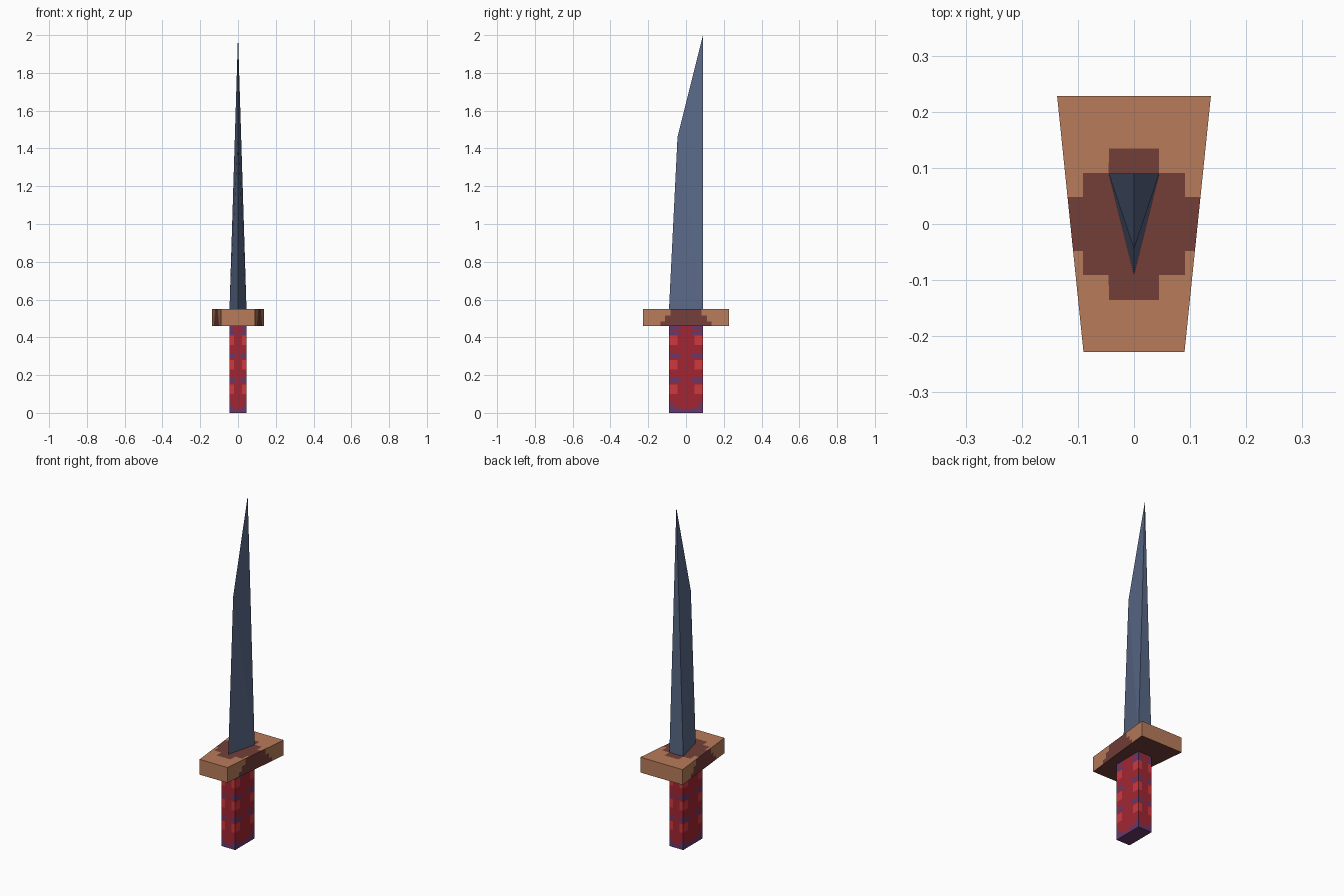
import bpy
import bmesh

cube = bpy.data.objects.get("Cube")
if cube:
    bpy.data.objects.remove(cube, do_unlink=True)


def material(name, r, g, b):
    """Flat material from 8-bit display values, stored as linear."""
    lin = [((c / 255 + 0.055) / 1.055) ** 2.4 for c in (r, g, b)] + [1]
    mat = bpy.data.materials.new(name)
    mat.use_nodes = True
    mat.diffuse_color = lin
    bsdf = next(n for n in mat.node_tree.nodes if n.type == 'BSDF_PRINCIPLED')
    bsdf.inputs["Base Color"].default_value = lin
    bsdf.inputs["Roughness"].default_value = 0.9
    return mat


steel = material("blue steel", 90, 105, 136)
tan = material("tan wood", 184, 124, 90)
brown = material("dark wood", 115, 62, 57)
red = material("wrap red", 162, 38, 51)
bright = material("wrap bright red", 206, 56, 63)
purple = material("wrap purple", 104, 56, 108)


def prism(outline, z0, z1):
    """Extrude a flat outline between two heights."""
    bm = bmesh.new()
    low = [bm.verts.new((x, y, z0)) for x, y in outline]
    high = [bm.verts.new((x, y, z1)) for x, y in outline]
    bm.faces.new(low)
    bm.faces.new(high)
    for i in range(len(outline)):
        j = (i + 1) % len(outline)
        bm.faces.new((low[i], low[j], high[j], high[i]))
    return bm


def slice_at(bm, axis, positions):
    """Cut the mesh across an axis so that faces can be coloured in steps."""
    for p in positions:
        co, no = [0, 0, 0], [0, 0, 0]
        co[axis], no[axis] = p, 1
        bmesh.ops.bisect_plane(bm, geom=bm.verts[:] + bm.edges[:] + bm.faces[:],
                               plane_co=co, plane_no=no)


def both(*values):
    return [s * v for v in values for s in (-1, 1)]


def finish(bm, name, mats, rule=None):
    bmesh.ops.recalc_face_normals(bm, faces=bm.faces[:])
    bm.normal_update()
    for f in bm.faces:
        f.material_index = rule(f.calc_center_median(), f.normal) if rule else 0
    mesh = bpy.data.meshes.new(name)
    bm.to_mesh(mesh)
    bm.free()
    for m in mats:
        mesh.materials.append(m)
    obj = bpy.data.objects.new(name, mesh)
    bpy.context.collection.objects.link(obj)


# Blade: wedge section with a flat spine and a clipped point
GUARD_LOW, GUARD_TOP = 0.46, 0.55
bm = bmesh.new()
left, right, edge, bend, tip = [bm.verts.new(p) for p in (
    (0.045, 0.09, GUARD_TOP), (-0.045, 0.09, GUARD_TOP),
    (0, -0.09, GUARD_TOP), (0, -0.045, 1.46), (0, 0.09, 2))]
bm.faces.new((left, right, edge))
bm.faces.new((left, tip, right))
for side in (left, right):
    bm.faces.new((side, edge, bend))
    bm.faces.new((side, bend, tip))
finish(bm, "blade", [steel])

# Guard: tapered slab with a stepped dark stain around the middle
bm = prism([(-0.09, -0.228), (0.09, -0.228), (0.137, 0.228), (-0.137, 0.228)],
           GUARD_LOW, GUARD_TOP)
slice_at(bm, 0, both(0.045, 0.082, 0.091))
slice_at(bm, 1, both(0.048, 0.082, 0.091, 0.11, 0.135))
slice_at(bm, 2, [0.485, 0.515])


def stain(c, n):
    x, y = abs(c.x), abs(c.y)
    if n.z < -0.5:
        return 1
    if n.z > 0.5:
        reach = 0.135 if x < 0.045 else 0.091 if x < 0.091 else 0.048
    elif abs(n.y) > 0.5:
        return 0
    else:
        reach = 0.135 if c.z < 0.485 else 0.11 if c.z < 0.515 else 0.082
    return int(y < reach)


finish(bm, "guard", [tan, brown], stain)

# Grip: square bar with repeating bands of wrap
BAND = 0.13
bm = prism([(-0.045, -0.09), (0.045, -0.09), (0.045, 0.09), (-0.045, 0.09)],
           0, GUARD_LOW)
slice_at(bm, 0, both(0.014, 0.022, 0.034))
slice_at(bm, 1, both(0.028, 0.045, 0.068))
slice_at(bm, 2, [0.02, 0.43, 0.445])
for k in range(3):
    slice_at(bm, 2, [k * BAND + h for h in (0.03, 0.055, 0.1, 0.15)])


def wrap(c, n):
    if abs(n.z) > 0.5:
        return 2
    across = abs(c.x) / 0.045 if abs(n.y) > 0.5 else abs(c.y) / 0.09
    if c.z < 0.02:
        return 2
    if c.z < 0.055:
        return 2 if across > (0.4 if c.z < 0.03 else 0.7) else 0
    if c.z > 0.43:
        return 2 if across > (0.4 if c.z > 0.445 else 0.7) else 0
    h = c.z % BAND
    if 0.03 < h < 0.055:
        return 2 if across > 0.31 else 0
    if (h > 0.1 or h < 0.02) and across > 0.5:
        return 1
    return 0


finish(bm, "grip", [red, bright, purple], wrap)
